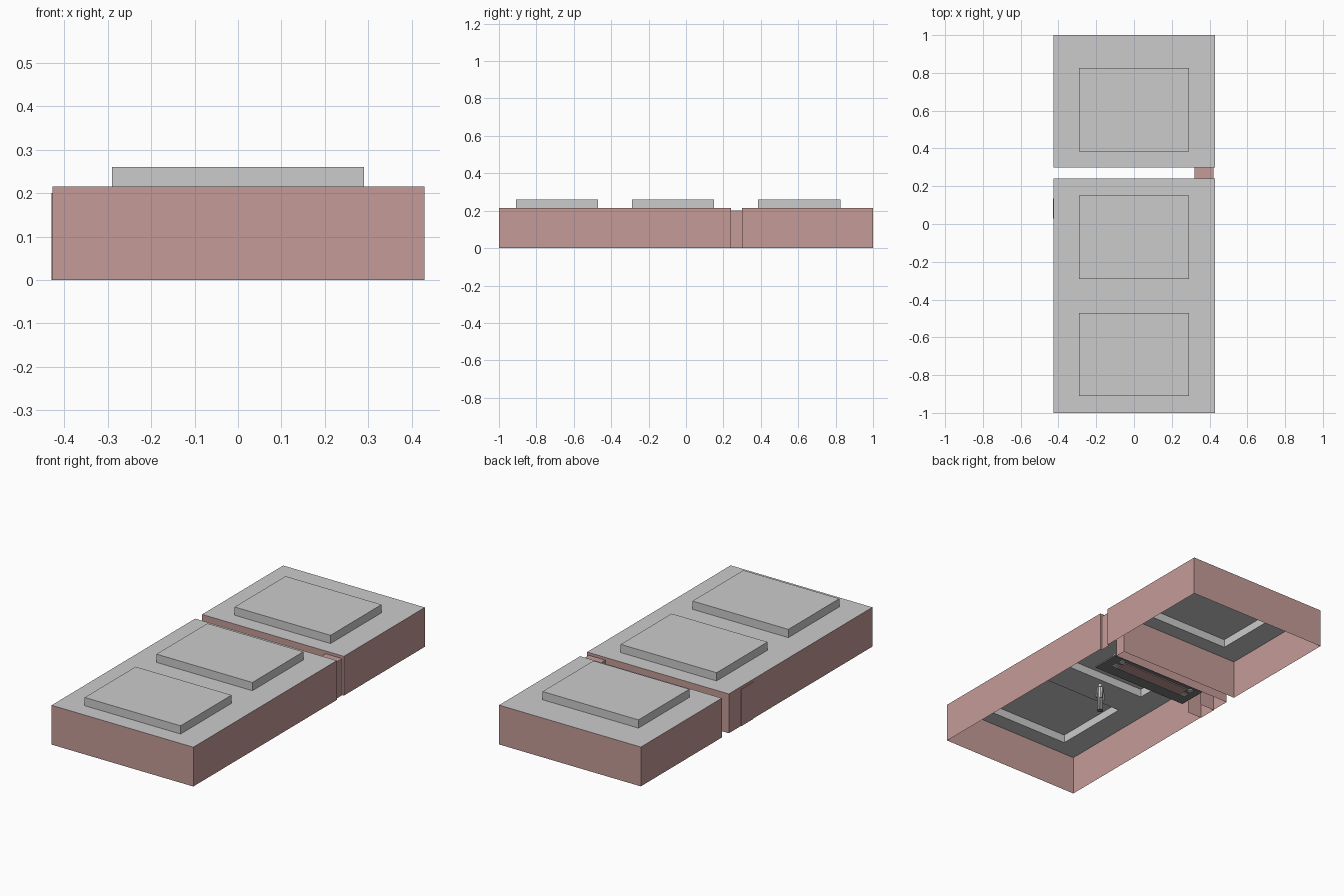
import bpy, bmesh
from mathutils import Vector

if "Cube" in bpy.data.objects:
    bpy.data.objects.remove(bpy.data.objects["Cube"])

RED = bpy.data.materials.new("wall_red")
RED.diffuse_color = (0.55, 0.33, 0.31, 1)
RED.use_nodes = True
RED.node_tree.nodes["Principled BSDF"].inputs["Base Color"].default_value = RED.diffuse_color
DARK = bpy.data.materials.new("dark_grey")
DARK.diffuse_color = (0.2, 0.2, 0.2, 1)
DARK.use_nodes = True
DARK.node_tree.nodes["Principled BSDF"].inputs["Base Color"].default_value = DARK.diffuse_color

H, TRAY, DOOR = 0.215, 0.26, 0.20      # ceiling, tray and door heights
X0, X1 = -0.427, 0.43                  # main side walls


def mesh(name, polys, mat=None):
    """One object from a few polygons given as point lists."""
    bm = bmesh.new()
    for p in polys:
        bm.faces.new([bm.verts.new(v) for v in p])
    bmesh.ops.remove_doubles(bm, verts=bm.verts, dist=1e-5)
    me = bpy.data.meshes.new(name)
    bm.to_mesh(me)
    bm.free()
    if mat:
        me.materials.append(mat)
    ob = bpy.data.objects.new(name, me)
    bpy.context.collection.objects.link(ob)
    return ob


def wall(name, axis, pos, a, b, door=None):
    """Thin upright wall, optionally notched by a doorway."""
    prof = [(a, 0)]
    if door:
        d, e = door
        prof += [(d, 0), (d, DOOR), (e, DOOR), (e, 0)]
    prof += [(b, 0), (b, H), (a, H)]
    return mesh(name, [[(pos, u, z) if axis == 'x' else (u, pos, z) for u, z in prof]], RED)


def ring(x0, x1, y0, y1, z):
    return [(x0, y0, z), (x1, y0, z), (x1, y1, z), (x0, y1, z)]


def bridge(r, s):
    return [[r[i], r[(i + 1) % 4], s[(i + 1) % 4], s[i]] for i in range(4)]


def ceiling(name, y0, y1, tray):
    """Flat ceiling around a raised tray."""
    outer = ring(X0, X1, y0, y1, H)
    low = ring(-0.29, 0.29, *tray, H)
    high = ring(-0.29, 0.29, *tray, TRAY)
    return mesh(name, bridge(outer, low) + bridge(low, high) + [high])


def box(name, x0, x1, y0, y1, z0, z1, mat=None):
    lo, hi = ring(x0, x1, y0, y1, z0), ring(x0, x1, y0, y1, z1)
    return mesh(name, [lo[::-1], hi] + bridge(lo, hi), mat)


def rod(name, a, b, r1, r2=None, n=10):
    """Tapered round bar between two points."""
    a, b = Vector(a), Vector(b)
    bpy.ops.mesh.primitive_cone_add(vertices=n, radius1=r1, radius2=r1 if r2 is None else r2,
                                    depth=(b - a).length, location=(a + b) / 2)
    ob = bpy.context.object
    ob.name = name
    ob.rotation_euler = (b - a).to_track_quat('Z', 'Y').to_euler()
    bpy.ops.object.shade_smooth_by_angle()
    return ob


# Large room walls, with doorways to the passage and the entrance
PASS, ENTRY = (0.32, 0.42), (0.03, 0.134)
wall("large_room_front_wall", 'y', -1, X0, X1)
wall("large_room_back_wall", 'y', 0.24, X0, X1, PASS)
wall("large_room_right_wall", 'x', X1, -1, 0.24)
wall("large_room_left_wall", 'x', X0, -1, 0.24, ENTRY)

# Small room walls
wall("small_room_front_wall", 'y', 0.30, X0, X1, PASS)
wall("small_room_back_wall", 'y', 1, X0, X1)
for side, x in (("left", X0), ("right", X1)):
    wall(f"small_room_{side}_wall", 'x', x, 0.30, 1)

# Ceilings with raised trays
ceiling("front_ceiling", -1, -0.38, (-0.91, -0.47))
ceiling("middle_ceiling", -0.38, 0.24, (-0.29, 0.15))
ceiling("back_ceiling", 0.30, 1, (0.385, 0.825))

# Passage between the rooms: two sides and a roof
lo, hi = ring(*PASS, 0.24, 0.30, 0), ring(*PASS, 0.24, 0.30, DOOR)
f = bridge(lo, hi)
mesh("passage", [f[1], f[3], hi], RED)

# Entrance recess: two sides, roof and outer door panel
lo, hi = ring(-0.43, -0.34, *ENTRY, 0), ring(-0.43, -0.34, *ENTRY, DOOR)
f = bridge(lo, hi)
mesh("entrance_recess", [f[0], f[2], f[3], hi], RED)

# Media wall: console on a low platform, speakers and lamps at the ends
box("platform", -0.27, 0.32, 0.07, 0.232, 0.006, 0.014, DARK)
box("console", -0.19, 0.23, 0.14, 0.21, 0, 0.04, RED)
for side, x in (("left", -0.21), ("right", 0.25)):
    box(f"{side}_speaker", x - 0.015, x + 0.015, 0.14, 0.17, 0, 0.07)
    rod(f"{side}_lamp_base", (x, 0.205, 0), (x, 0.205, 0.005), 0.016, n=16)
    rod(f"{side}_lamp_pole", (x, 0.205, 0.005), (x, 0.205, 0.11), 0.003, n=8)
    rod(f"{side}_lamp_shade", (x, 0.205, 0.10), (x, 0.205, 0.13), 0.018, 0.012, n=16)

# Standing scale figure
px, py = 0.02, -0.25
rod("figure_base", (px, py, 0), (px, py, 0.003), 0.016, n=16).data.materials.append(DARK)
for side, s in (("left", -1), ("right", 1)):
    rod(f"{side}_leg", (px + s * 0.009, py, 0.003), (px + s * 0.008, py, 0.078), 0.006, 0.009)
    rod(f"{side}_arm", (px + s * 0.026, py, 0.07), (px + s * 0.018, py, 0.13), 0.004, 0.006)
rod("torso", (px, py, 0.075), (px, py, 0.135), 0.014, 0.019)
rod("neck", (px, py, 0.134), (px, py, 0.143), 0.006)
bpy.ops.mesh.primitive_uv_sphere_add(segments=12, ring_count=8, radius=0.011,
                                     location=(px, py, 0.151))
bpy.context.object.name = "head"
bpy.ops.object.shade_smooth_by_angle()
